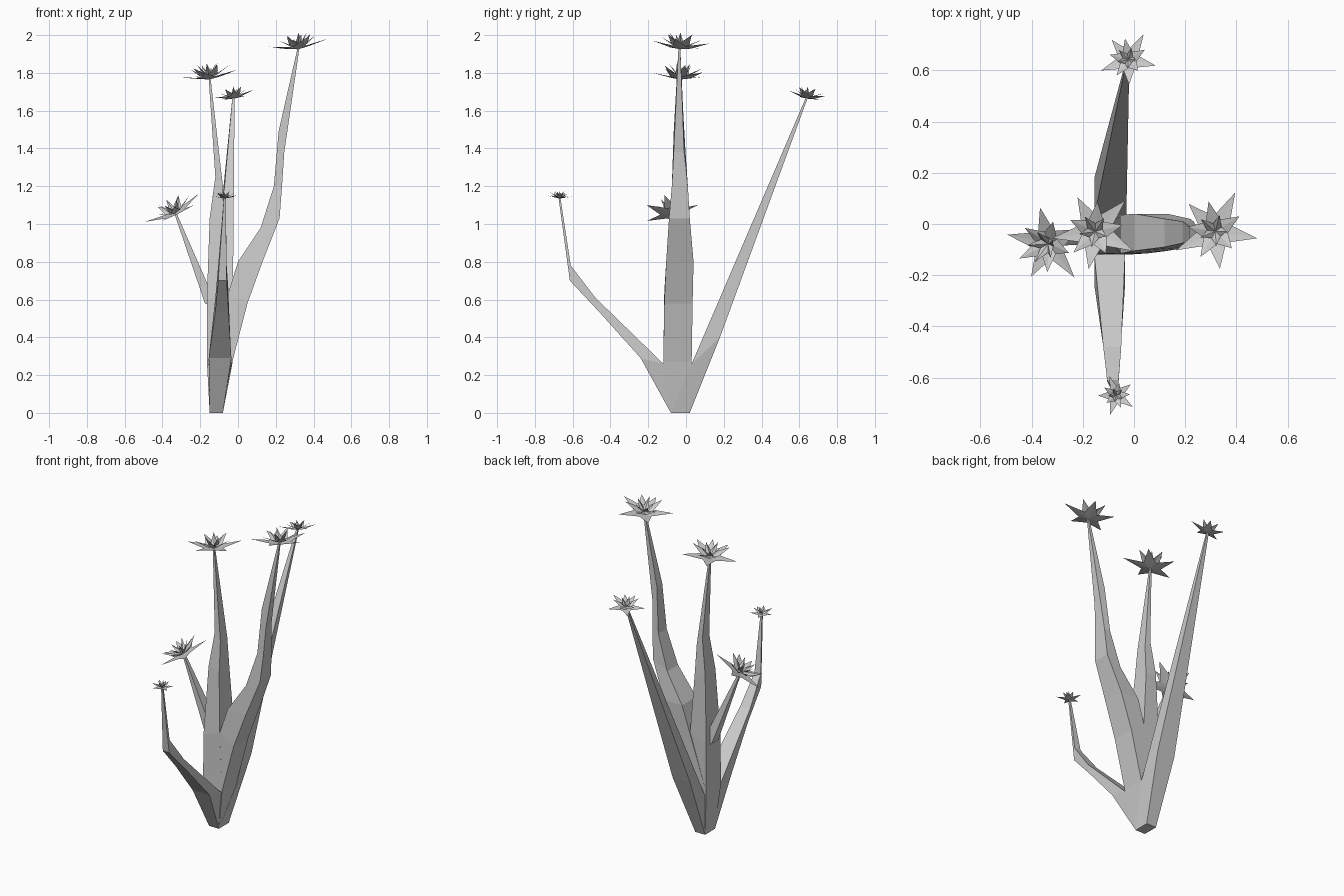
import bpy, bmesh, math
from mathutils import Vector

if "Cube" in bpy.data.objects:
    bpy.data.objects.remove(bpy.data.objects["Cube"])


def finish(bm, name):
    me = bpy.data.meshes.new(name)
    bm.to_mesh(me)
    bm.free()
    ob = bpy.data.objects.new(name, me)
    bpy.context.collection.objects.link(ob)
    return ob


def branch(name, rows, axis):
    """Four-sided loft; row = inner/outer edge (u, z), (u, z) and side range v0, v1."""
    bm = bmesh.new()
    rings = []
    for ua, za, ub, zb, v0, v1 in rows:
        pts = [(ua, v0, za), (ub, v0, zb), (ub, v1, zb), (ua, v1, za)]
        if axis == 'Y':
            pts = [(v, u, z) for u, v, z in pts]
        rings.append([bm.verts.new(p) for p in pts])
    for r, s in zip(rings, rings[1:]):
        for i in range(4):
            j = (i + 1) % 4
            bm.faces.new((r[i], r[j], s[j], s[i]))
    bm.faces.new(rings[0])
    bm.faces.new(rings[-1])
    bmesh.ops.recalc_face_normals(bm, faces=bm.faces)
    return finish(bm, name)


def flower(name, centre, radius, turn, normal):
    """Three nested five-pointed stars, each steeper than the one outside it."""
    bm = bmesh.new()
    for layer, (size, lift, valley) in enumerate([(1, .18, .36), (.68, .38, .3), (.38, .48, .18)]):
        mid = bm.verts.new((0, 0, .04 * layer * radius))
        ring = []
        for i in range(10):
            a = math.radians(turn + 36 * i + 38 * layer)
            tip = i % 2 == 0
            r = radius * (size * (1 - .12 * (i % 4 == 2)) if tip else valley)
            z = radius * (lift if tip else lift * .35)
            ring.append(bm.verts.new((r * math.cos(a), r * math.sin(a), z)))
        for i in range(10):
            bm.faces.new((mid, ring[i], ring[(i + 1) % 10]))
    ob = finish(bm, name)
    ob.location = centre
    ob.rotation_mode = 'QUATERNION'
    ob.rotation_quaternion = Vector((0, 0, 1)).rotation_difference(Vector(normal))


# shared flaring trunk for the two upright branches
trunk = [(-.15, 0, -.08, 0, -.08, .02), (-.165, .28, -.03, .27, -.12, .03)]

# right branch
branch("right_branch", trunk + [
    (-.05, .64, .05, .58, -.115, .035), (0, .8, .13, .8, -.105, .04),
    (.12, .98, .22, 1.03, -.09, .02), (.19, 1.2, .233, 1.2, -.075, .01),
    (.215, 1.49, .245, 1.38, -.065, -.01), (.315, 1.93, .325, 1.93, -.04, -.03)], 'X')

# middle branch
branch("middle_branch", trunk + [
    (-.165, .6, -.05, .64, -.115, .03), (-.15, 1.03, -.075, 1.0, -.085, .02),
    (-.12, 1.25, -.08, 1.2, -.065, .005), (-.155, 1.77, -.145, 1.77, -.035, -.025)], 'X')

# small left twig
branch("left_twig", [
    (-.13, .56, -.13, .74, -.08, 0), (-.175, .58, -.16, .68, -.08, -.01),
    (-.335, 1.05, -.322, 1.05, -.085, -.07)], 'X')

# front branch with elbow
branch("front_branch", [
    (-.08, 0, .02, 0, -.15, -.08), (-.24, .29, -.12, .26, -.155, -.035),
    (-.46, .535, -.48, .61, -.12, -.05), (-.615, .7, -.61, .78, -.105, -.06),
    (-.675, 1.14, -.665, 1.14, -.075, -.065)], 'Y')

# straight back branch
branch("back_branch", [
    (-.08, 0, .02, 0, -.15, -.08), (.03, .26, .18, .4, -.155, -.03),
    (.635, 1.67, .645, 1.67, -.03, -.018)], 'Y')

# blossoms at the branch ends
flower("right_flower", (.32, -.03, 1.925), .17, 62, (-.15, .08, 1))
flower("middle_flower", (-.15, -.03, 1.765), .17, 45, (-.12, .05, 1))
flower("left_flower", (-.33, -.075, 1.05), .17, 25, (-.5, -.25, 1))
flower("back_flower", (-.02, .64, 1.665), .115, 58, (-.2, .2, 1))
flower("front_flower", (-.07, -.67, 1.135), .08, -35, (0, .05, 1))
